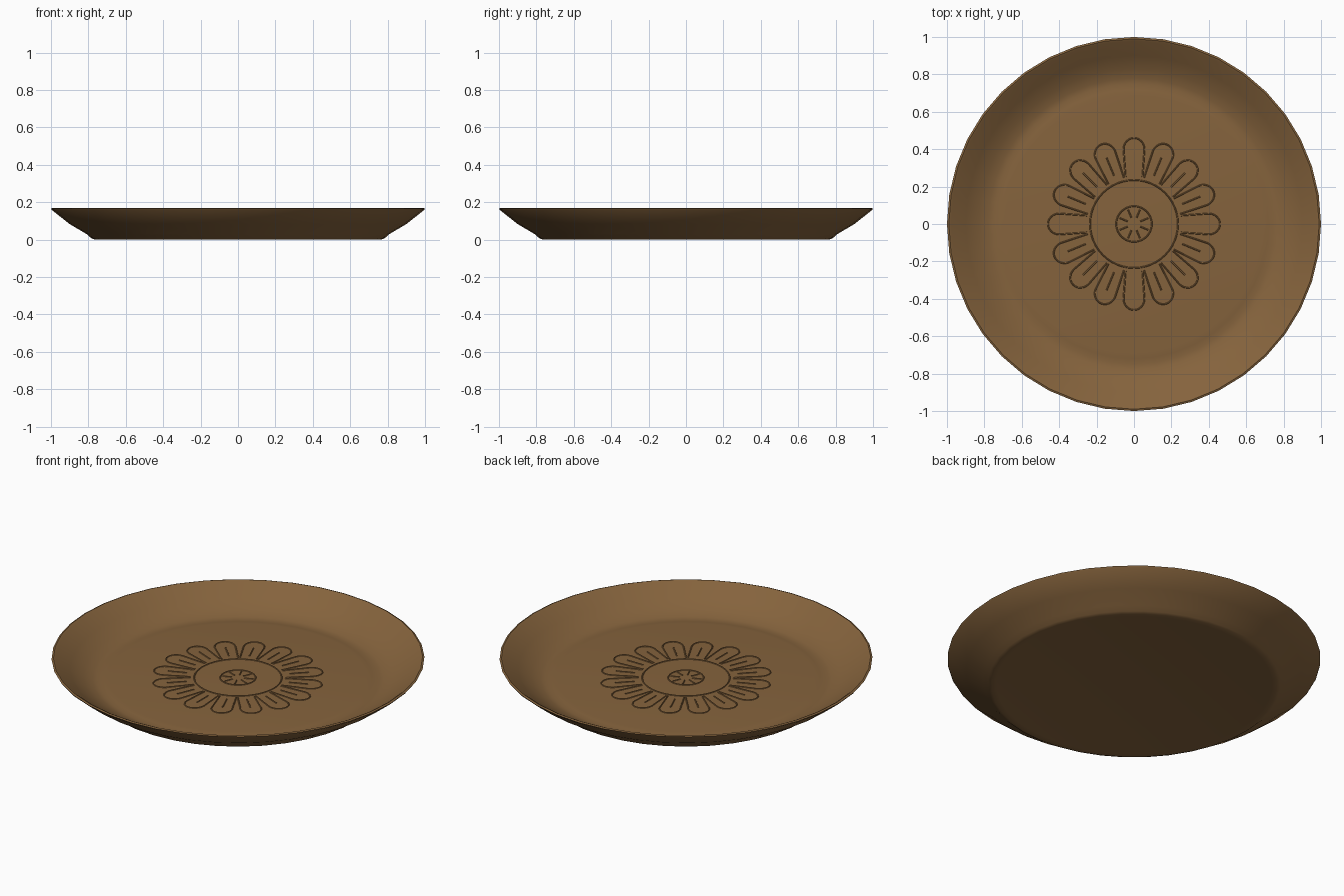
import bpy, bmesh
from math import cos, sin, pi

cube = bpy.data.objects.get("Cube")
if cube:
    bpy.data.objects.remove(cube, do_unlink=True)

SIDES = 40
FLOOR = 0.05
PETALS = 16

brown = bpy.data.materials.new("warm brown")
brown.use_nodes = True
colour = (0.235, 0.125, 0.046, 1)
brown.diffuse_color = colour
brown.node_tree.nodes["Principled BSDF"].inputs["Base Color"].default_value = colour


def finish(obj, angle):
    """Link, select and smooth an object."""
    bpy.context.collection.objects.link(obj)
    bpy.ops.object.select_all(action="DESELECT")
    obj.select_set(True)
    bpy.context.view_layer.objects.active = obj
    if obj.type == "CURVE":
        bpy.ops.object.convert(target="MESH")
    bpy.ops.object.shade_smooth_by_angle(angle=angle)


def lathe(name, profile):
    """Spin a closed (radius, height) profile that starts and ends on the axis."""
    bm = bmesh.new()
    rings = []
    for r, z in profile:
        if r == 0:
            rings.append([bm.verts.new((0, 0, z))] * SIDES)
        else:
            rings.append([bm.verts.new((r * cos(2 * pi * i / SIDES),
                                        r * sin(2 * pi * i / SIDES), z))
                          for i in range(SIDES)])
    for a, b in zip(rings, rings[1:]):
        for i in range(SIDES):
            j = (i + 1) % SIDES
            bm.faces.new(dict.fromkeys((a[i], a[j], b[j], b[i])))
    bmesh.ops.recalc_face_normals(bm, faces=bm.faces)
    mesh = bpy.data.meshes.new(name)
    bm.to_mesh(mesh)
    bm.free()
    mesh.materials.append(brown)
    finish(bpy.data.objects.new(name, mesh), 0.7)


def relief(name, paths, closed=False):
    """Fine raised lines lying on the plate floor."""
    curve = bpy.data.curves.new(name, "CURVE")
    curve.dimensions = "3D"
    curve.bevel_depth = 0.004
    curve.bevel_resolution = 1
    curve.use_fill_caps = True
    curve.materials.append(brown)
    for path in paths:
        spline = curve.splines.new("POLY")
        spline.points.add(len(path) - 1)
        spline.use_cyclic_u = closed
        for point, (x, y) in zip(spline.points, path):
            point.co = (x, y, FLOOR, 1)
    finish(bpy.data.objects.new(name, curve), 1.0)


def around(path, count, offset=0):
    """Copies of a flat path turned about the centre."""
    copies = []
    for k in range(count):
        a = 2 * pi * (k + offset) / count
        copies.append([(x * cos(a) - y * sin(a), x * sin(a) + y * cos(a))
                       for x, y in path])
    return copies


def circle(r):
    return [(r * cos(2 * pi * i / 48), r * sin(2 * pi * i / 48)) for i in range(48)]


# Plate: underside, flared wall, thin rim, inner wall, shallow groove, floor
lathe("plate", [
    (0, 0.004), (0.74, 0.004), (0.765, 0), (0.785, 0.008), (0.81, 0.03),
    (0.90, 0.083), (0.995, 0.158), (1.0, 0.166), (0.99, 0.17), (0.978, 0.164),
    (0.90, 0.104), (0.83, 0.066), (0.78, 0.047), (0.75, 0.043),
    (0.72, 0.047), (0.69, FLOOR), (0, FLOOR)])

# Flower petals: narrow at the inner end, rounded at the tip
tip = [(0.40 + 0.06 * sin(pi * i / 12), -0.056 * cos(pi * i / 12)) for i in range(13)]
petal = [(0.25, -0.045)] + tip + [(0.25, 0.045)]
relief("petal_outlines", around(petal, PETALS))
relief("petal_veins", around([(0.28, 0), (0.385, 0)], PETALS))

# Flower centre
relief("flower_centre_rings", [circle(0.095), circle(0.235)], closed=True)
relief("flower_centre_spokes", around([(0.035, 0), (0.085, 0)], 8, 0.5))
